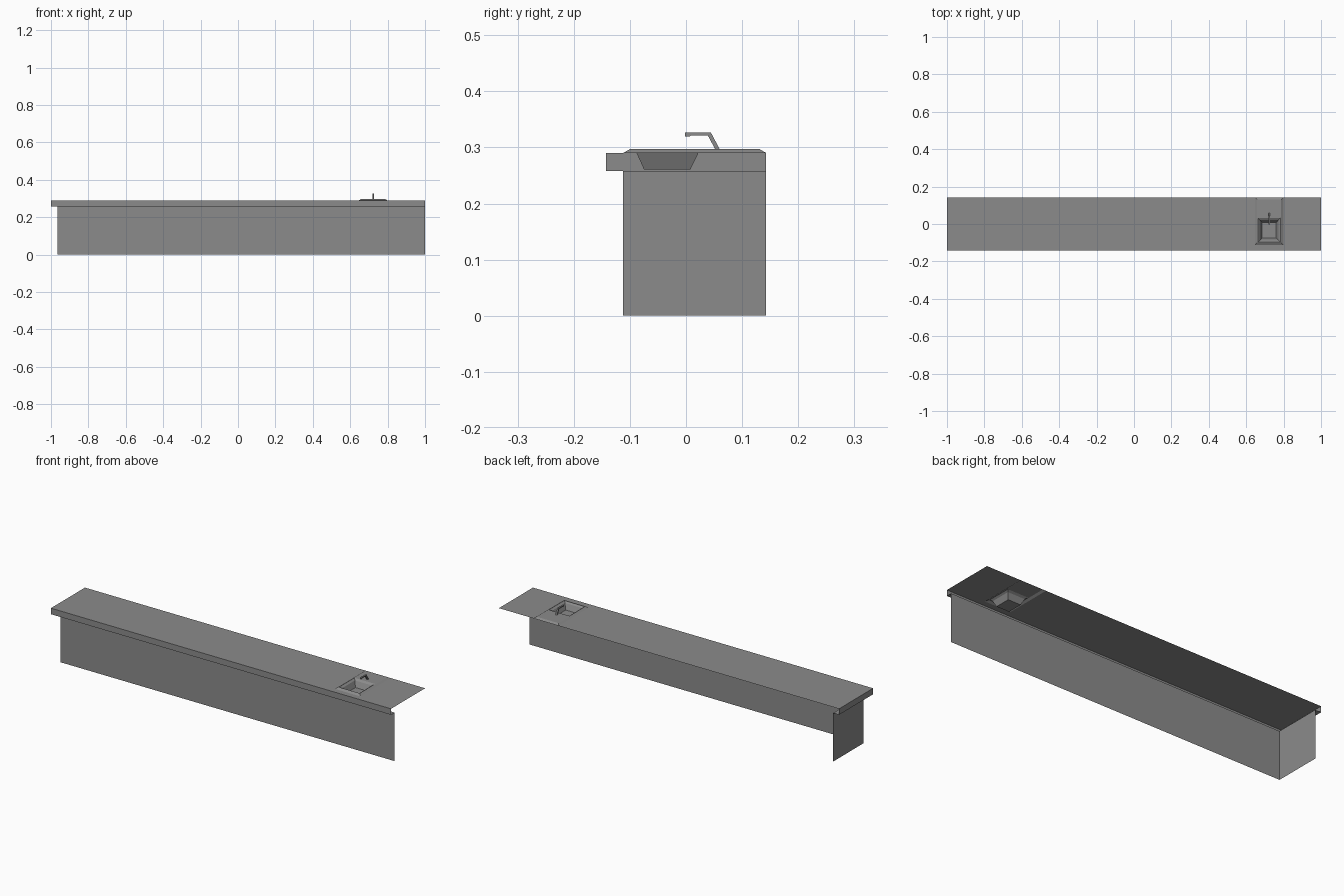
import bpy
import bmesh

cube = bpy.data.objects.get("Cube")
if cube:
    bpy.data.objects.remove(cube, do_unlink=True)

grey = bpy.data.materials.new("mid_grey")
grey.use_nodes = True
colour = (0.26, 0.26, 0.26, 1)
grey.diffuse_color = colour
grey.node_tree.nodes["Principled BSDF"].inputs["Base Color"].default_value = colour

# Main levels and edges
BACK, FRONT = 0.143, -0.143
PANEL_Y, PANEL_X = -0.112, -0.965
TOP, UNDER, RIM = 0.29, 0.258, 0.297
SINK = (0.647, 0.798, PANEL_Y, BACK)


def finish(name, bm):
    bmesh.ops.remove_doubles(bm, verts=bm.verts, dist=0.0001)
    mesh = bpy.data.meshes.new(name)
    bm.to_mesh(mesh)
    bm.free()
    mesh.materials.append(grey)
    obj = bpy.data.objects.new(name, mesh)
    bpy.context.collection.objects.link(obj)
    return obj


def face(bm, points):
    return bm.faces.new([bm.verts.new(p) for p in points])


def flat(bm, x0, x1, y0, y1, z, up=True):
    pts = [(x0, y0, z), (x1, y0, z), (x1, y1, z), (x0, y1, z)]
    face(bm, pts if up else pts[::-1])


def wall(bm, a, b, z0, z1):
    face(bm, [(*a, z0), (*b, z0), (*b, z1), (*a, z1)])


# Cabinet: open shell with a front and one end
bm = bmesh.new()
wall(bm, (PANEL_X, PANEL_Y), (1, PANEL_Y), 0, UNDER)
wall(bm, (PANEL_X, BACK), (PANEL_X, PANEL_Y), 0, UNDER)
finish("cabinet_panels", bm)

# Worktop: top sheet around the sink notch, edge strips and overhang soffits
bm = bmesh.new()
flat(bm, -1, SINK[0], FRONT, BACK, TOP)
flat(bm, SINK[0], SINK[1], FRONT, SINK[2], TOP)
flat(bm, SINK[1], 1, FRONT, BACK, TOP)
wall(bm, (-1, FRONT), (1, FRONT), UNDER, TOP)
wall(bm, (-1, BACK), (-1, FRONT), UNDER, TOP)
flat(bm, -1, 1, FRONT, PANEL_Y, UNDER, False)
flat(bm, -1, PANEL_X, PANEL_Y, BACK, UNDER, False)
finish("worktop", bm)

# Sink: rectangular rings joined from the raised rim down into the bowl
rings = [
    (*SINK, TOP),
    (0.658, 0.787, -0.1, 0.131, RIM),
    (0.662, 0.783, -0.097, 0.033, RIM),
    (0.672, 0.773, -0.088, 0.022, TOP),
    (0.685, 0.76, -0.075, 0.008, 0.261),
]
bm = bmesh.new()
loops = []
for x0, x1, y0, y1, z in rings:
    loops.append([bm.verts.new(p) for p in
                  ((x0, y0, z), (x1, y0, z), (x1, y1, z), (x0, y1, z))])
for outer, inner in zip(loops, loops[1:]):
    for i in range(4):
        j = (i + 1) % 4
        bm.faces.new((outer[i], outer[j], inner[j], inner[i]))
bm.faces.new(loops[-1])
finish("sink", bm)

# Tap: bent side profile extruded across its width
profile = [(0.06, RIM), (0.044, 0.327), (-0.002, 0.327), (-0.002, 0.319),
           (0.006, 0.319), (0.008, 0.321), (0.039, 0.321), (0.052, RIM)]
bm = bmesh.new()
side = face(bm, [(0.718, y, z) for y, z in profile])
moved = bmesh.ops.extrude_face_region(bm, geom=[side])["geom"]
bmesh.ops.translate(bm, vec=(0.008, 0, 0),
                    verts=[v for v in moved if isinstance(v, bmesh.types.BMVert)])
bmesh.ops.recalc_face_normals(bm, faces=bm.faces)
finish("tap", bm)
